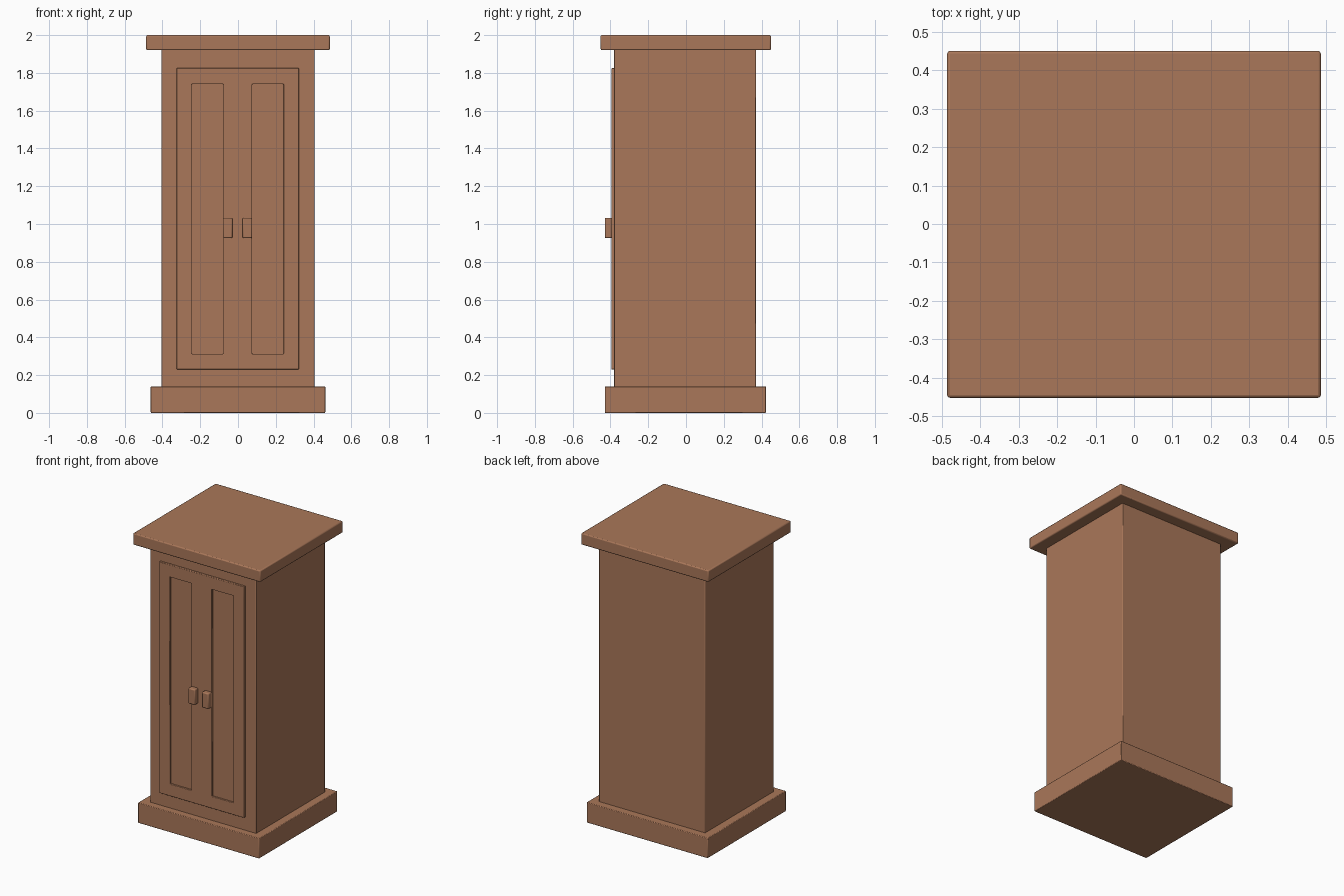
import bpy, bmesh
from mathutils import Vector

if "Cube" in bpy.data.objects:
    bpy.data.objects.remove(bpy.data.objects["Cube"])

wood = bpy.data.materials.new("warm brown wood")
wood.diffuse_color = (0.40, 0.185, 0.10, 1)
wood.use_nodes = True
wood.node_tree.nodes["Principled BSDF"].inputs["Base Color"].default_value = wood.diffuse_color


def finish(bm, name, bevel):
    bmesh.ops.recalc_face_normals(bm, faces=bm.faces)
    me = bpy.data.meshes.new(name)
    bm.to_mesh(me)
    bm.free()
    me.materials.append(wood)
    ob = bpy.data.objects.new(name, me)
    bpy.context.collection.objects.link(ob)
    if bevel:
        mod = ob.modifiers.new("soft edges", 'BEVEL')
        mod.width = bevel
        mod.segments = 2
        mod.limit_method = 'ANGLE'
    bpy.ops.object.select_all(action='DESELECT')
    ob.select_set(True)
    bpy.context.view_layer.objects.active = ob
    bpy.ops.object.shade_smooth_by_angle(angle=0.6)
    return ob


def box(name, x0, x1, y0, y1, z0, z1, bevel=0.004):
    bm = bmesh.new()
    bmesh.ops.create_cube(bm, size=1)
    for v in bm.verts:
        v.co = Vector(((x0 + x1) / 2 + v.co.x * (x1 - x0),
                       (y0 + y1) / 2 + v.co.y * (y1 - y0),
                       (z0 + z1) / 2 + v.co.z * (z1 - z0)))
    return finish(bm, name, bevel)


# Carcass: plinth, body, top slab
box("plinth", -0.462, 0.462, -0.43, 0.424, 0, 0.14)
box("cabinet_body", -0.405, 0.405, -0.38, 0.37, 0.13, 1.93)
box("top_slab", -0.486, 0.486, -0.452, 0.45, 1.92, 2.0, 0.007)

# Raised door frame: a grid of cells with the two panel openings left out
xs = [-0.325, -0.245, -0.078, 0.075, 0.242, 0.322]
zs = [0.23, 0.312, 1.74, 1.825]
bm = bmesh.new()
grid = [[bm.verts.new((x, -0.395, z)) for z in zs] for x in xs]
for i in range(5):
    for j in range(3):
        if j == 1 and i in (1, 3):
            continue
        bm.faces.new((grid[i][j], grid[i + 1][j], grid[i + 1][j + 1], grid[i][j + 1]))
ext = bmesh.ops.extrude_face_region(bm, geom=bm.faces[:], use_keep_orig=True)
for v in ext["geom"]:
    if isinstance(v, bmesh.types.BMVert):
        v.co.y = -0.378
finish(bm, "door_frame", 0.003)

# Handles
for side, x0 in (("left", -0.08), ("right", 0.024)):
    box(side + "_handle", x0, x0 + 0.051, -0.43, -0.39, 0.925, 1.033, 0.007)
